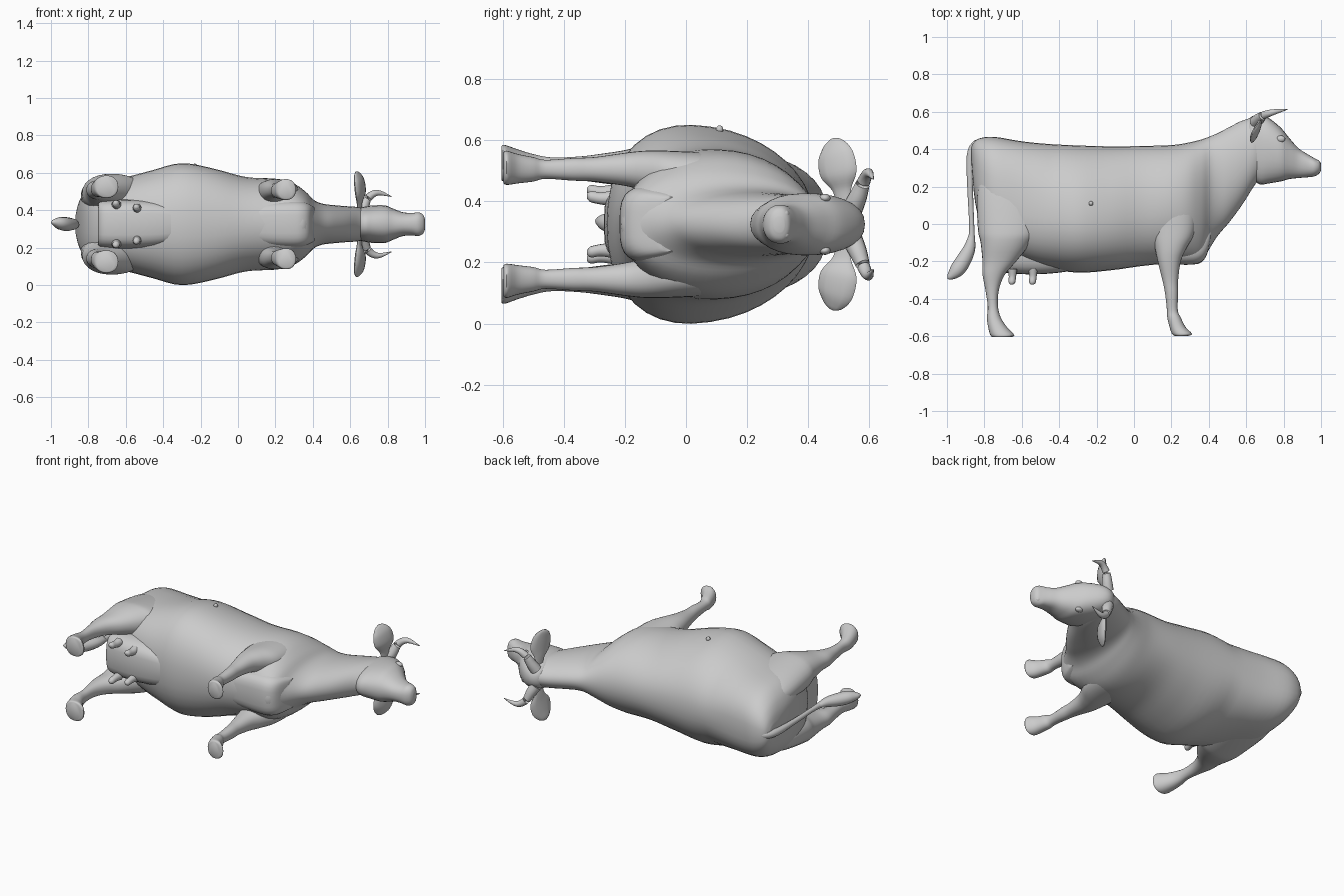
import bpy, math
from mathutils import Vector

MID = 0.325  # height of the animal's mirror plane: it lies on its side

cube = bpy.data.objects.get("Cube")
if cube:
    bpy.data.objects.remove(cube, do_unlink=True)

hide = bpy.data.materials.new("plain grey")
hide.use_nodes = True
grey = (0.6, 0.6, 0.6, 1)
hide.diffuse_color = grey
hide.node_tree.nodes["Principled BSDF"].inputs["Base Color"].default_value = grey


def smooth_rows(rows, steps):
    """Catmull-Rom interpolation between rows of numbers."""
    out = []
    for i in range(len(rows) - 1):
        a, b, c, d = (rows[max(0, min(len(rows) - 1, i + k))] for k in (-1, 0, 1, 2))
        for s in range(steps):
            t = s / steps
            out.append([q + t / 2 * (r - p + t * (2*p - 5*q + 4*r - u + t * (3*(q - r) + u - p)))
                        for p, q, r, u in zip(a, b, c, d)])
    return out + [list(rows[-1])]


def finish(obj, name, angle=50):
    obj.name = name
    obj.data.materials.clear()
    obj.data.materials.append(hide)
    bpy.ops.object.select_all(action='DESELECT')
    obj.select_set(True)
    bpy.context.view_layer.objects.active = obj
    bpy.ops.object.shade_smooth_by_angle(angle=math.radians(angle))
    return obj


def mesh(name, verts, faces):
    data = bpy.data.meshes.new(name)
    data.from_pydata(verts, [], faces)
    obj = bpy.data.objects.new(name, data)
    bpy.context.collection.objects.link(obj)
    return finish(obj, name)


def skin(name, rings):
    n = len(rings[0])
    faces = [(i*n + j, i*n + (j+1) % n, (i+1)*n + (j+1) % n, (i+1)*n + j)
             for i in range(len(rings) - 1) for j in range(n)]
    faces += [tuple(reversed(range(n))), tuple(range((len(rings) - 1)*n, len(rings)*n))]
    obj = mesh(name, [v for r in rings for v in r], faces)
    bpy.ops.object.mode_set(mode='EDIT')
    bpy.ops.mesh.select_all(action='SELECT')
    bpy.ops.mesh.normals_make_consistent(inside=False)
    bpy.ops.object.mode_set(mode='OBJECT')
    return obj


def loft(name, rows, along='x', side=1, shape=lambda t: (2.2, 0), n=28, steps=4):
    """Rows are (station, low edge, high edge, sideways offset, half width).
    The shape gives squareness and bottom heaviness at each station."""
    rings = []
    for t, lo, hi, off, half in smooth_rows(rows, steps):
        power, egg = shape(t)
        ring = []
        for j in range(n):
            a = math.tau * j / n
            c, s = (math.copysign(abs(f(a)) ** (2 / power), f(a)) for f in (math.cos, math.sin))
            u = (lo + hi) / 2 + (hi - lo) / 2 * c
            z = MID + side * (off + half * s * (1 - egg * c))
            ring.append((t, u, z) if along == 'x' else (u, t, z))
        rings.append(ring)
    return skin(name, rings)


def tube(name, rows, n=12, flat=1.0, side=1):
    """Rows are (x, y, sideways offset, radius)."""
    pts = smooth_rows(rows, 5)
    rings = []
    for i, (x, y, z, r) in enumerate(pts):
        a, b = pts[max(0, i - 1)], pts[min(len(pts) - 1, i + 1)]
        d = (Vector(b[:3]) - Vector(a[:3])).normalized()
        u = d.cross(Vector((0.2, 0.3, 1) if abs(d.z) < 0.8 else (1, -0.4, 0))).normalized()
        v = d.cross(u)
        ring = []
        for j in range(n):
            w = math.tau * j / n
            p = Vector((x, y, z)) + r * (u * math.cos(w) + flat * v * math.sin(w))
            ring.append((p.x, p.y, MID + side * p.z))
        rings.append(ring)
    return skin(name, rings)


def ball(name, x, y, off, size):
    bpy.ops.mesh.primitive_uv_sphere_add(segments=20, ring_count=12, radius=1,
                                         location=(x, y, MID + off))
    obj = bpy.context.object
    obj.scale = size
    return finish(obj, name)


def trunk_shape(x):
    """Square hips, a heavy belly, then a rounder chest and neck."""
    chest = min(1, max(0, (x + .15) / .35))
    hips = min(1, max(0, (-.42 - x) / .2))
    return 2.2 + .4 * hips - .15 * chest, .16 - .1 * hips - .13 * chest


# Trunk and neck
loft("body", [
    (-.868, .32, .415, 0, .05), (-.85, .12, .445, 0, .12), (-.81, -.03, .462, 0, .185),
    (-.74, -.12, .465, 0, .228), (-.6, -.19, .442, 0, .25), (-.46, -.235, .428, 0, .283),
    (-.3, -.26, .42, 0, .32), (-.12, -.247, .415, 0, .29), (.04, -.225, .417, 0, .252),
    (.2, -.21, .422, 0, .243), (.29, -.215, .435, 0, .222), (.36, -.205, .452, 0, .175),
    (.405, -.13, .468, 0, .13), (.45, -.06, .487, 0, .11), (.51, .01, .518, 0, .102),
    (.58, .105, .553, 0, .096), (.65, .215, .57, 0, .09), (.7, .27, .55, 0, .07)],
    shape=trunk_shape, n=40)

# Boxy brisket between the front legs
loft("brisket", [
    (.0, -.215, .0, 0, .1), (.15, -.214, .0, 0, .118), (.28, -.218, .0, 0, .125),
    (.345, -.21, .0, 0, .12), (.385, -.175, .0, 0, .105), (.41, -.09, .0, 0, .09)],
    shape=lambda x: (3.2, 0))

# Head with muzzle
loft("head", [
    (.6, .36, .54, 0, .05), (.625, .26, .572, 0, .08), (.67, .213, .586, 0, .092),
    (.72, .217, .567, 0, .1), (.785, .228, .515, 0, .1), (.83, .24, .46, 0, .083),
    (.88, .246, .405, 0, .064), (.93, .25, .372, 0, .06), (.965, .255, .352, 0, .063),
    (.99, .27, .338, 0, .05), (1.0, .288, .322, 0, .025)], shape=lambda x: (2.3, -.06))

# Flat bottomed udder running into the belly
loft("udder", [
    (-.748, -.2, .05, 0, .1), (-.742, -.235, .08, 0, .122), (-.7, -.258, .08, 0, .13),
    (-.6, -.268, .08, 0, .133), (-.5, -.268, .08, 0, .13), (-.4, -.26, .08, 0, .12),
    (-.3, -.245, .08, 0, .1)], shape=lambda x: (3.6, 0))

# Small raised spot on the left flank
ball("flank_spot", -.23, .11, .31, (.012, .012, .014))

# Tail with tuft
tube("tail", [(-.78, .435, 0, .022), (-.84, .425, 0, .025), (-.873, .36, 0, .022),
              (-.876, .2, 0, .016), (-.868, .0, 0, .014), (-.868, -.08, 0, .018)])
tube("tail_tuft", [(-.868, -.06, 0, .016), (-.88, -.13, 0, .032), (-.915, -.2, 0, .041),
                   (-.95, -.25, .005, .038), (-.985, -.283, .01, .018), (-.997, -.292, .01, .003)],
     flat=.9)

hind = [(.36, -.76, -.56, .12, .05), (.2, -.835, -.5, .14, .085),
        (-.02, -.835, -.5, .165, .1), (-.1, -.82, -.55, .178, .088),
        (-.2, -.81, -.63, .183, .06), (-.27, -.81, -.69, .183, .049),
        (-.35, -.795, -.722, .183, .039), (-.44, -.782, -.727, .185, .034),
        (-.5, -.786, -.712, .188, .042), (-.55, -.78, -.68, .195, .05),
        (-.594, -.768, -.64, .2, .06), (-.605, -.755, -.66, .2, .055)]
fore = [(.3, .14, .27, .13, .05), (.12, .075, .33, .15, .078), (-.04, .09, .325, .163, .077),
        (-.13, .112, .28, .175, .066), (-.2, .127, .25, .18, .054),
        (-.3, .152, .236, .18, .04), (-.37, .166, .236, .18, .037),
        (-.46, .176, .234, .18, .031), (-.5, .178, .25, .18, .04),
        (-.55, .19, .275, .182, .048), (-.587, .203, .31, .185, .056),
        (-.598, .218, .29, .185, .05)]

# Paired parts, mirrored across the middle plane
for label, side in (("left", 1), ("right", -1)):
    loft(label + "_hind_leg", hind, 'y', side)
    loft(label + "_front_leg", fore, 'y', side)
    tube(label + "_horn", [(.65, .545, .05, .034), (.67, .563, .09, .03), (.695, .582, .14, .022),
                           (.745, .598, .168, .016), (.82, .613, .148, .002)], side=side)
    tube(label + "_ear", [(.65, .515, .07, .024), (.65, .51, .115, .034), (.655, .5, .165, .064),
                          (.648, .49, .225, .062), (.635, .482, .265, .036), (.63, .478, .28, .008)],
         flat=.27, side=side)
    ball(label + "_eye", .785, .455, side * .086, (.024, .018, .014))
    ball(label + "_nostril_rim", .977, .325, side * .034, (.016, .014, .014))
    for where, x, off in (("rear", -.65, .105), ("front", -.54, .085)):
        tube(f"{label}_{where}_teat", [(x, -.24, off, .026), (x, -.28, off, .02),
                                       (x - .003, -.312, off + .006, .018),
                                       (x - .003, -.324, off + .006, .008)], side=side)
